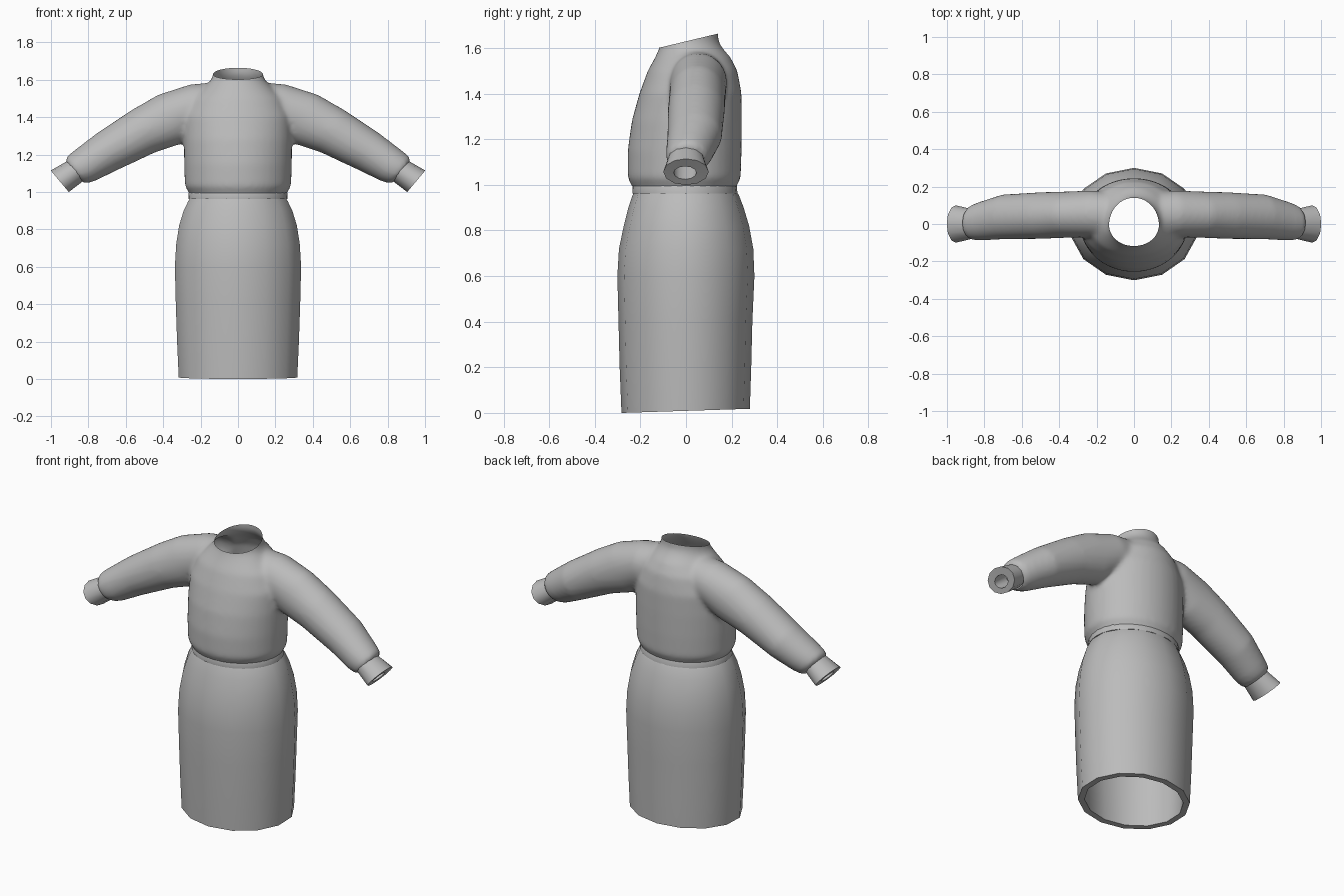
import bpy, bmesh, math
from mathutils import Vector

if "Cube" in bpy.data.objects:
    bpy.data.objects.remove(bpy.data.objects["Cube"])

grey = bpy.data.materials.new("plain grey cloth")
grey.diffuse_color = (0.5, 0.5, 0.5, 1)
grey.use_nodes = True
grey.node_tree.nodes["Principled BSDF"].inputs["Base Color"].default_value = grey.diffuse_color


def finish(name, bm, angle=40):
    """Turn a bmesh into a shaded object."""
    bmesh.ops.recalc_face_normals(bm, faces=bm.faces)
    mesh = bpy.data.meshes.new(name)
    bm.to_mesh(mesh)
    bm.free()
    mesh.materials.append(grey)
    ob = bpy.data.objects.new(name, mesh)
    bpy.context.collection.objects.link(ob)
    bpy.ops.object.select_all(action='DESELECT')
    ob.select_set(True)
    bpy.context.view_layer.objects.active = ob
    bpy.ops.object.shade_smooth_by_angle(angle=math.radians(angle))
    return ob


def loft(bm, rings, caps=False, closed=False):
    """Skin a list of point rings."""
    loops = [[bm.verts.new(p) for p in r] for r in rings]
    pairs = list(zip(loops, loops[1:]))
    if closed:
        pairs.append((loops[-1], loops[0]))
    for a, b in pairs:
        n = len(a)
        for i in range(n):
            j = (i + 1) % n
            bm.faces.new((a[i], a[j], b[j], b[i]))
    if caps:
        bm.faces.new(loops[0][::-1])
        bm.faces.new(loops[-1])


def body_ring(z, hx, front, back, n):
    """Horizontal oval with its own front and back depth."""
    pts = []
    for i in range(n):
        a = 2 * math.pi * i / n
        c = math.cos(a)
        pts.append(Vector((hx * math.sin(a), -c * (front if c > 0 else back), z)))
    return pts


def arm_ring(side, x, z, half, yc, yhalf, tilt, n):
    """Oval across the arm; tilt is the downward slope of the arm in degrees."""
    t = math.radians(tilt)
    pts = []
    for i in range(n):
        a = 2 * math.pi * i / n
        u = half * math.cos(a)
        pts.append(Vector((side * (x + u * math.sin(t)),
                           yc + yhalf * math.sin(a), z + u * math.cos(t))))
    return pts


# Sweater: torso and sleeves, fused into one soft shell
TORSO = [(0.93, .24, .21, .20), (0.99, .258, .235, .22), (1.03, .284, .256, .24),
         (1.15, .288, .256, .244), (1.28, .29, .238, .245), (1.40, .285, .205, .244),
         (1.50, .24, .168, .226), (1.56, .18, .135, .195), (1.60, .143, .117, .16),
         (1.63, .132, .114, .143), (1.72, .13, .114, .138)]
SLEEVE = [(.08, 1.49, .10, .05, .11, 8), (.22, 1.453, .127, .055, .125, 16),
          (.36, 1.39, .146, .05, .124, 27), (.505, 1.325, .13, .045, .125, 29),
          (.70, 1.215, .113, .038, .12, 30), (.82, 1.14, .099, .015, .104, 34),
          (.862, 1.117, .090, .008, .094, 37), (.878, 1.106, .072, .003, .078, 39)]
bm = bmesh.new()
loft(bm, [body_ring(*r, 40) for r in TORSO], caps=True)
for s in (1, -1):
    loft(bm, [arm_ring(s, *r, 28) for r in SLEEVE], caps=True)
raw = finish("sweater_raw", bm)
remesh = raw.modifiers.new("fuse", 'REMESH')
remesh.mode = 'VOXEL'
remesh.voxel_size = 0.013
soft = raw.modifiers.new("soften", 'SMOOTH')
soft.factor, soft.iterations = 0.5, 9
evaluated = raw.evaluated_get(bpy.context.evaluated_depsgraph_get())
bm = bmesh.new()
bm.from_mesh(evaluated.to_mesh())
evaluated.to_mesh_clear()
bpy.data.objects.remove(raw)

# Open the neck, the waist and the wrists
CUTS = [((0, -.112, 1.603), (0, -.24, 1)), ((0, 0, .995), (0, 0, -1)),
        ((.874, 0, 1.108), (.77, 0, -.64)), ((-.874, 0, 1.108), (-.77, 0, -.64))]
for co, no in CUTS:
    bmesh.ops.bisect_plane(bm, geom=bm.verts[:] + bm.edges[:] + bm.faces[:],
                           plane_co=co, plane_no=no, clear_outer=True)
finish("sweater", bm, 60)

# Waistband
bm = bmesh.new()
BAND = [(.962, .266, .234, .226), (1.0, .263, .236, .222), (1.012, .255, .23, .215),
        (1.0, .25, .222, .21), (.962, .252, .22, .212)]
loft(bm, [body_ring(*r, 28) for r in BAND], closed=True)
finish("waistband", bm)

# Cuffs: flared tubes with a thick rim
CUFF = [(.862, 1.117, .068, 0, .078, 39), (.953, 1.057, .075, 0, .1, 40),
        (.948, 1.053, .037, -.004, .05, 40), (.862, 1.117, .045, 0, .055, 39)]
for s, label in ((1, "left"), (-1, "right")):
    bm = bmesh.new()
    loft(bm, [arm_ring(s, *r, 12) for r in CUFF], closed=True)
    finish(label + "_cuff", bm)

# Skirt: fourteen-sided thick tube
SKIRT = [(.012, .325, .283, .28), (.2, .334, .291, .286), (.4, .341, .296, .291),
         (.6, .346, .301, .3), (.72, .339, .294, .295), (.82, .323, .273, .277),
         (.90, .298, .253, .253), (.95, .273, .236, .234), (.965, .263, .23, .226)]
T = .036
inner = [(z, hx - T, f - T, b - T) for z, hx, f, b in SKIRT[:-1]]
inner.append((.965, .24, .21, .205))
bm = bmesh.new()
loft(bm, [body_ring(*r, 14) for r in SKIRT + inner[::-1]], closed=True)
for v in bm.verts:  # hem dips at the front
    if v.co.z < .05:
        v.co.z = .009 + .009 * min(1, max(-1, v.co.y / .28))
finish("skirt", bm)
